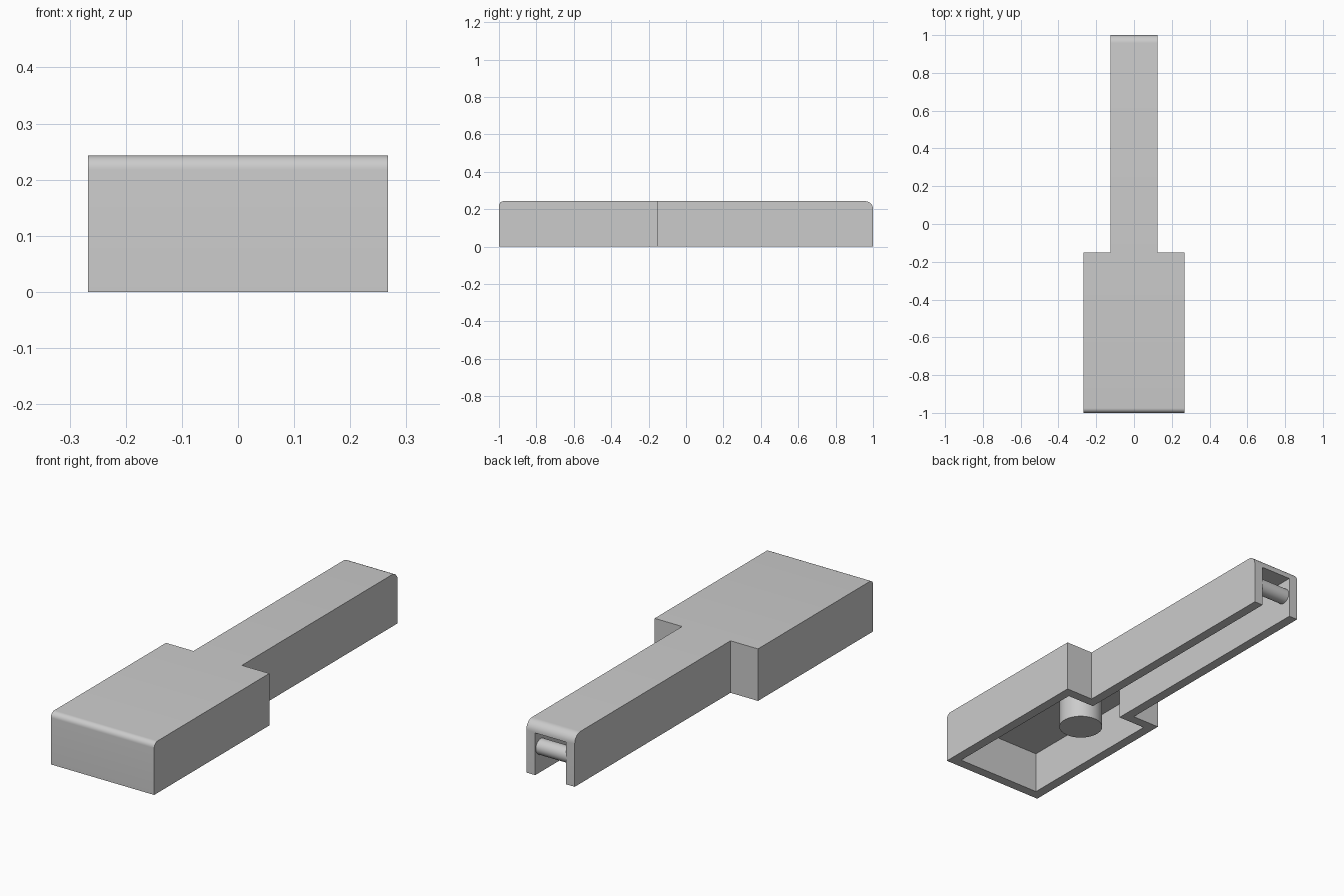
import bpy
import bmesh
from mathutils import Matrix

cube = bpy.data.objects.get("Cube")
if cube:
    bpy.data.objects.remove(cube, do_unlink=True)

WIDE, NARROW = 0.267, 0.125     # half widths of head and handle
FRONT, STEP, BACK = -1.0, -0.15, 1.0
HEIGHT, WALL = 0.243, 0.046
CEILING = HEIGHT - WALL

grey = bpy.data.materials.new("plain_grey")
grey.use_nodes = True
grey.diffuse_color = (0.6, 0.6, 0.6, 1)
grey.node_tree.nodes["Principled BSDF"].inputs["Base Color"].default_value = (0.6, 0.6, 0.6, 1)


def make_object(name, bm):
    bmesh.ops.recalc_face_normals(bm, faces=bm.faces)
    mesh = bpy.data.meshes.new(name)
    bm.to_mesh(mesh)
    bm.free()
    mesh.materials.append(grey)
    obj = bpy.data.objects.new(name, mesh)
    bpy.context.collection.objects.link(obj)
    return obj


def activate(obj):
    bpy.ops.object.select_all(action='DESELECT')
    obj.select_set(True)
    bpy.context.view_layer.objects.active = obj


def paddle(wide, narrow, front, step, back, bottom, top):
    """Stepped outline, mirrored across x and extruded upward."""
    half = [(wide, front), (wide, step), (narrow, step), (narrow, back)]
    outline = half + [(-x, y) for x, y in reversed(half)]
    bm = bmesh.new()
    face = bm.faces.new([bm.verts.new((x, y, bottom)) for x, y in outline])
    result = bmesh.ops.extrude_face_region(bm, geom=[face])
    verts = [v for v in result["geom"] if isinstance(v, bmesh.types.BMVert)]
    bmesh.ops.translate(bm, verts=verts, vec=(0, 0, top - bottom))
    return bm


def round_top_edge(bm, y, radius):
    edges = [e for e in bm.edges
             if all(abs(v.co.y - y) < 1e-4 and abs(v.co.z - HEIGHT) < 1e-4 for v in e.verts)]
    bmesh.ops.bevel(bm, geom=edges, offset=radius, segments=8, profile=0.5, affect='EDGES')


def cylinder(name, radius, depth, center, axis='Z'):
    bm = bmesh.new()
    turn = Matrix.Rotation(1.5707963, 4, 'Y') if axis == 'X' else Matrix()
    bmesh.ops.create_cone(bm, cap_ends=True, segments=48, radius1=radius, radius2=radius,
                          depth=depth, matrix=Matrix.Translation(center) @ turn)
    return make_object(name, bm)


# Housing with rounded front and back top edges
bm = paddle(WIDE, NARROW, FRONT, STEP, BACK, 0, HEIGHT)
round_top_edge(bm, FRONT, 0.025)
round_top_edge(bm, BACK, 0.042)
housing = make_object("housing", bm)

# Hollow underside, open at the bottom and at the handle end
cavity = make_object("cavity_cutter", paddle(
    WIDE - WALL, NARROW - WALL, FRONT + WALL, STEP - WALL, BACK + 0.1, -0.1, CEILING))
cut = housing.modifiers.new("hollow", 'BOOLEAN')
cut.operation = 'DIFFERENCE'
cut.solver = 'EXACT'
cut.object = cavity
activate(housing)
bpy.ops.object.modifier_apply(modifier=cut.name)
bpy.data.objects.remove(cavity, do_unlink=True)

# Post hanging inside the head, and the cross pin at the handle end
post = cylinder("post", 0.097, CEILING + 0.01, (0, -0.375, (CEILING + 0.01) / 2))
pin = cylinder("cross_pin", 0.036, 2 * (NARROW - WALL) + 0.02, (0, 0.96, 0.12), 'X')

for obj in (housing, post, pin):
    activate(obj)
    bpy.ops.object.shade_smooth_by_angle()
